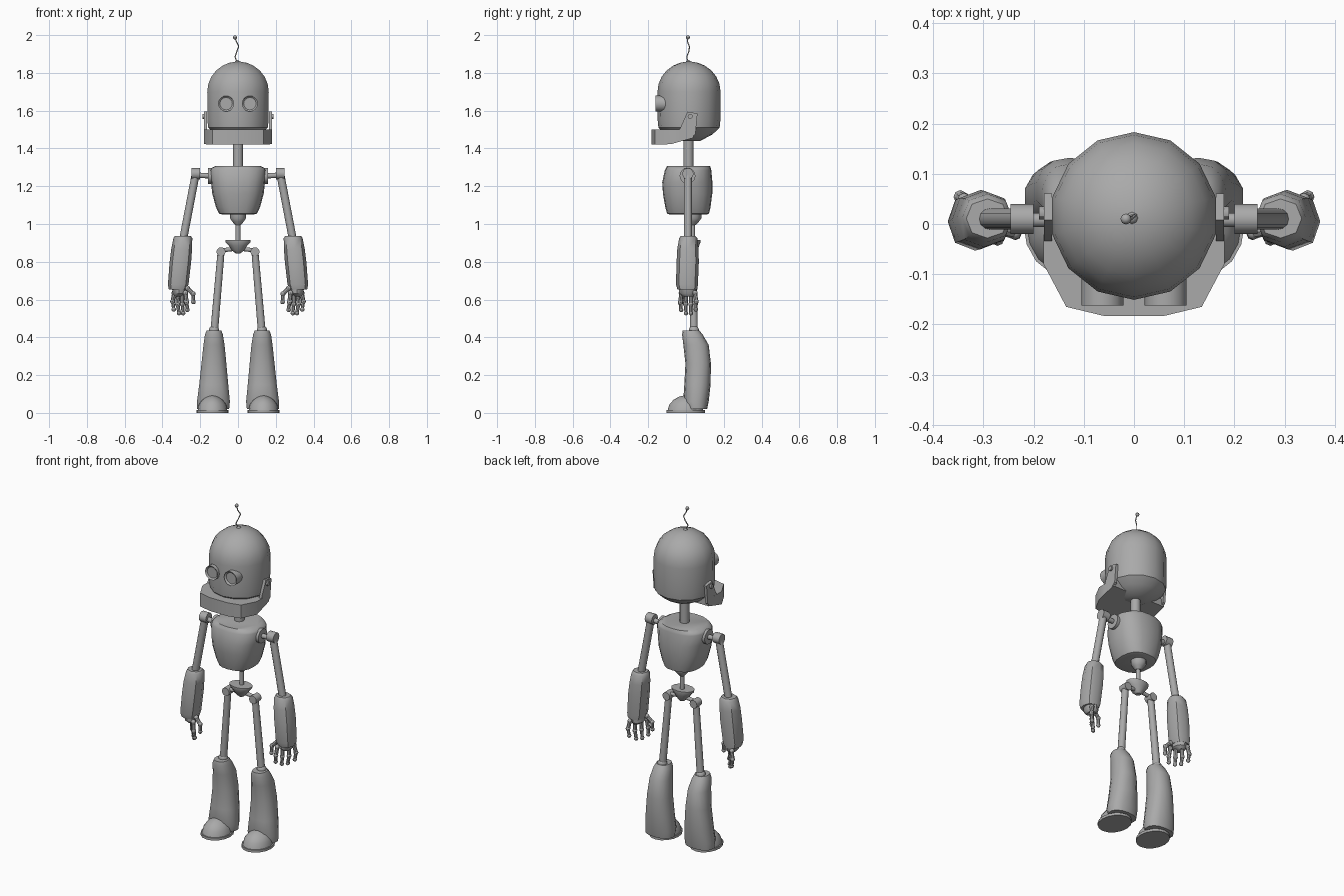
import bpy, bmesh, math
from mathutils import Vector, Matrix

grey = bpy.data.materials.new("plain grey")
grey.diffuse_color = (0.4, 0.4, 0.4, 1)


def rod(bm, a, b, r1, r2=None, n=12):
    a, b = Vector(a), Vector(b)
    m = Matrix.Translation((a + b) / 2) @ (b - a).to_track_quat('Z', 'Y').to_matrix().to_4x4()
    bmesh.ops.create_cone(bm, cap_ends=True, segments=n, radius1=r1,
                          radius2=r1 if r2 is None else r2, depth=(b - a).length, matrix=m)


def ball(bm, c, r, n=12):
    bmesh.ops.create_uvsphere(bm, u_segments=n, v_segments=n // 2 + 2, radius=r,
                              matrix=Matrix.Translation(c))


def bridge(bm, loops):
    """Join equal-length vertex loops with quads and cap both ends."""
    n = len(loops[0])
    for lo, hi in zip(loops, loops[1:]):
        for i in range(n):
            j = (i + 1) % n
            bm.faces.new((lo[i], lo[j], hi[j], hi[i]))
    bm.faces.new(loops[0][::-1])
    bm.faces.new(loops[-1])


def loft(bm, rings, n=14, p=2.0):
    """Rounded body; each ring is (z, x0, x1, y0, y1)."""
    def curve(v):
        return math.copysign(abs(v) ** (2 / p), v)
    loops = []
    for z, x0, x1, y0, y1 in rings:
        loop = []
        for i in range(n):
            a = math.pi / 2 + 2 * math.pi * i / n
            loop.append(bm.verts.new(((x0 + x1) / 2 + (x1 - x0) / 2 * curve(math.cos(a)),
                                      (y0 + y1) / 2 + (y1 - y0) / 2 * curve(math.sin(a)), z)))
        loops.append(loop)
    bridge(bm, loops)


def finish(name, bm, mirror=False, angle=40):
    bmesh.ops.recalc_face_normals(bm, faces=bm.faces)
    me = bpy.data.meshes.new(name)
    bm.to_mesh(me)
    bm.free()
    me.materials.append(grey)
    ob = bpy.data.objects.new(name, me)
    bpy.context.collection.objects.link(ob)
    bpy.ops.object.select_all(action='DESELECT')
    ob.select_set(True)
    bpy.context.view_layer.objects.active = ob
    bpy.ops.object.shade_smooth_by_angle(angle=math.radians(angle))
    if mirror:
        ob.modifiers.new("mirror", 'MIRROR')
    return ob


# Head: straight sides, domed top, rounded underside
bm = bmesh.new()
profile = [(1.44, 0.06), (1.475, 0.125), (1.51, 0.162), (1.55, 0.166)]
profile += [(1.70 + 0.16 * math.sin(t), 0.167 * math.cos(t))
            for t in (math.radians(d) for d in (0, 15, 30, 45, 60, 73, 85))]
loft(bm, [(z, -r, r, 0.016 - r, 0.016 + r) for z, r in profile])
finish("head", bm)

# Antenna: wavy wire with a small ball on a button base
bm = bmesh.new()
wire = [(-0.004, 0.01, 1.855), (-0.016, 0.004, 1.885), (-0.006, 0.016, 1.915),
        (0.004, 0.018, 1.94), (-0.008, 0.008, 1.965), (-0.016, 0.01, 1.988)]
for a, b in zip(wire, wire[1:]):
    rod(bm, a, b, 0.003, n=6)
ball(bm, wire[-1], 0.011, 8)
ball(bm, (-0.004, 0.012, 1.855), 0.013, 8)
finish("antenna", bm)

# Eyes: short tubes with recessed lenses
bm = bmesh.new()
rod(bm, (0.063, -0.06, 1.637), (0.063, -0.162, 1.637), 0.042, n=16)
front = [f for f in bm.faces if f.normal.y < -0.9]
bmesh.ops.inset_region(bm, faces=front, thickness=0.009)
bmesh.ops.translate(bm, verts=front[0].verts[:], vec=(0, 0.008, 0))
finish("eyes", bm, True, 30)

# Jaw: scoop under the head
bm = bmesh.new()
half = [(0.06, -0.183), (0.135, -0.165), (0.18, -0.08), (0.18, -0.03), (0.178, 0.04)]
outline = half + [(-x, y) for x, y in reversed(half)]
low = [bm.verts.new((x, y, 1.42 + max(0, y + 0.09) * 0.28)) for x, y in outline]
high = [bm.verts.new((x, y, 1.50)) for x, y in outline]
bridge(bm, [low, high])
finish("jaw", bm, angle=35)

# Jaw hinges: side plates with bolts
bm = bmesh.new()
plate = [(-0.034, 1.5), (0.008, 1.595), (0.061, 1.585), (0.05, 1.475), (0.025, 1.455), (-0.03, 1.455)]
bridge(bm, [[bm.verts.new((x, y, z)) for y, z in plate] for x in (0.163, 0.179)])
rod(bm, (0.17, 0.022, 1.57), (0.189, 0.022, 1.57), 0.013)
finish("jaw_hinges", bm, True, 30)

# Neck and spine
bm = bmesh.new()
rod(bm, (0, 0.013, 1.28), (0, 0.013, 1.5), 0.027)
finish("neck", bm)
bm = bmesh.new()
rod(bm, (0, 0.035, 0.89), (0, 0.035, 1.03), 0.013)
loft(bm, [(0.995, -0.016, 0.016, 0.02, 0.052), (1.012, -0.03, 0.03, 0.008, 0.068),
          (1.03, -0.042, 0.042, -0.003, 0.081), (1.06, -0.043, 0.043, -0.003, 0.082)], 12)
finish("spine", bm)

# Torso: barrel chest with a flat top
bm = bmesh.new()
loft(bm, [(1.05, -0.08, 0.08, -0.085, 0.11), (1.055, -0.1, 0.1, -0.1, 0.122),
          (1.09, -0.117, 0.117, -0.11, 0.13), (1.16, -0.136, 0.136, -0.122, 0.139),
          (1.22, -0.143, 0.143, -0.126, 0.14), (1.285, -0.149, 0.149, -0.112, 0.134),
          (1.295, -0.142, 0.142, -0.107, 0.132), (1.308, -0.118, 0.118, -0.1, 0.127)], 20, 2.5)
finish("torso", bm)

# Pelvis: tapered bowl with hip axles
bm = bmesh.new()
loft(bm, [(0.845, -0.014, 0.014, 0.018, 0.05), (0.86, -0.032, 0.032, 0.002, 0.06),
          (0.885, -0.05, 0.05, -0.01, 0.07), (0.905, -0.068, 0.068, -0.02, 0.077),
          (0.915, -0.069, 0.069, -0.02, 0.077)], 14)
finish("pelvis", bm)
bm = bmesh.new()
rod(bm, (0.005, 0.034, 0.87), (0.09, 0.034, 0.86), 0.011)
rod(bm, (0.09, 0.01, 0.853), (0.09, 0.06, 0.853), 0.024)
finish("hip_joints", bm, True)

# Shoulders: socket disc, axle and pivot
bm = bmesh.new()
rod(bm, (0.125, 0.008, 1.255), (0.158, 0.008, 1.255), 0.042, n=16)
rod(bm, (0.15, 0.008, 1.255), (0.21, 0.008, 1.258), 0.014)
rod(bm, (0.2, 0.01, 1.266), (0.246, 0.01, 1.266), 0.03)
finish("shoulder_joints", bm, True)

# Upper arms
bm = bmesh.new()
rod(bm, (0.224, 0.01, 1.265), (0.29, 0.01, 0.92), 0.021)
finish("upper_arms", bm, True)

# Forearms: chunky eight-sided sleeves
bm = bmesh.new()
loft(bm, [(0.655, 0.285, 0.355, -0.03, 0.05), (0.652, 0.272, 0.366, -0.045, 0.06),
          (0.68, 0.262, 0.371, -0.053, 0.063), (0.80, 0.248, 0.362, -0.05, 0.068),
          (0.87, 0.243, 0.353, -0.046, 0.066), (0.925, 0.242, 0.342, -0.036, 0.06),
          (0.937, 0.25, 0.334, -0.028, 0.05)], 8, 2.2)
finish("forearms", bm, True, 45)

# Hands: palm, four jointed fingers and a thumb
bm = bmesh.new()
loft(bm, [(0.617, 0.295, 0.335, -0.015, 0.04), (0.632, 0.275, 0.348, -0.035, 0.055),
          (0.67, 0.275, 0.352, -0.038, 0.058)], 10)
fingers = [((0.278, -0.025, 0.635), (0.272, -0.03, 0.585), (0.268, -0.026, 0.545)),
           ((0.297, 0.0, 0.63), (0.295, -0.002, 0.575), (0.29, 0.0, 0.528)),
           ((0.318, 0.026, 0.63), (0.32, 0.026, 0.575), (0.312, 0.026, 0.528)),
           ((0.338, 0.048, 0.635), (0.346, 0.054, 0.59), (0.34, 0.052, 0.548)),
           ((0.268, -0.012, 0.66), (0.238, -0.018, 0.63), (0.236, -0.02, 0.587))]
for base, knuckle, tip in fingers:
    rod(bm, base, knuckle, 0.011, n=8)
    rod(bm, knuckle, tip, 0.010, 0.009, n=8)
    for c, r in ((base, 0.014), (knuckle, 0.0135), (tip, 0.012)):
        ball(bm, c, r, 8)
finish("hands", bm, True)

# Thighs with knee balls
bm = bmesh.new()
rod(bm, (0.09, 0.034, 0.85), (0.126, 0.042, 0.43), 0.019, 0.021)
ball(bm, (0.127, 0.042, 0.437), 0.027)
finish("thighs", bm, True)

# Shins: flared lower legs with a bulging calf
bm = bmesh.new()
loft(bm, [(0.02, 0.045, 0.218, 0.0, 0.112), (0.06, 0.041, 0.219, -0.015, 0.12),
          (0.15, 0.05, 0.207, -0.009, 0.13), (0.26, 0.06, 0.195, -0.003, 0.132),
          (0.36, 0.07, 0.184, -0.014, 0.12), (0.415, 0.079, 0.176, -0.021, 0.088),
          (0.437, 0.088, 0.166, -0.017, 0.07)], 14, 2.3)
finish("shins", bm, True, 50)

# Feet: rounded toe cap on a flat sole
bm = bmesh.new()
loft(bm, [(0.0, 0.05, 0.22, -0.104, 0.1), (0.015, 0.05, 0.22, -0.104, 0.1)], 16)
loft(bm, [(0.012, 0.056, 0.214, -0.098, 0.09), (0.045, 0.063, 0.207, -0.088, 0.09),
          (0.07, 0.08, 0.19, -0.065, 0.09), (0.087, 0.105, 0.165, -0.035, 0.08),
          (0.092, 0.125, 0.145, -0.01, 0.06)], 16)
finish("feet", bm, True)
